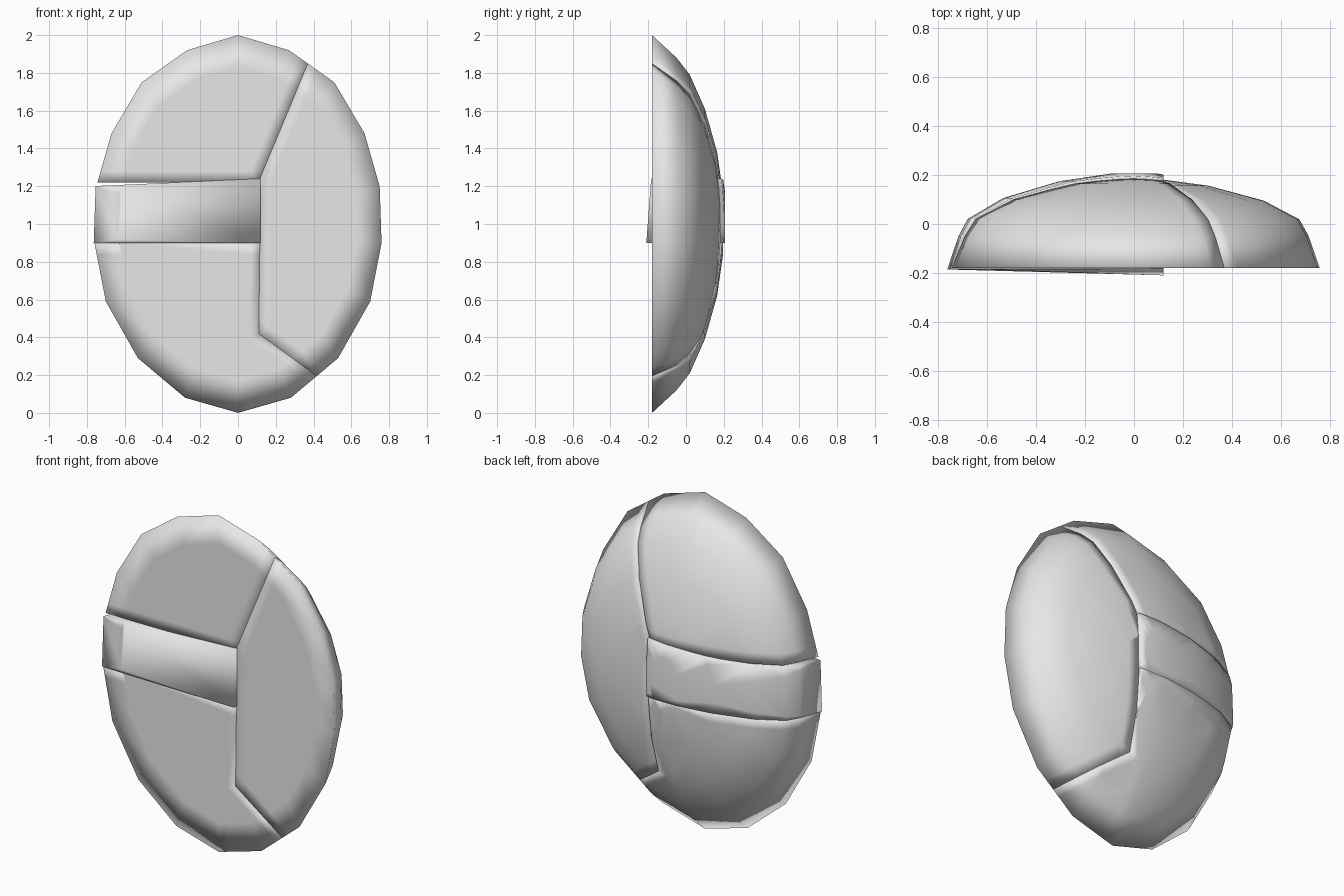
import bpy
import bmesh
from mathutils import Vector

cube = bpy.data.objects.get("Cube")
if cube:
    bpy.data.objects.remove(cube, do_unlink=True)

grey = bpy.data.materials.new("plain_grey")
grey.use_nodes = True
grey.diffuse_color = (0.8, 0.8, 0.8, 1)
grey.node_tree.nodes["Principled BSDF"].inputs["Base Color"].default_value = (0.8, 0.8, 0.8, 1)

# Half outline of the oval (x, z about its middle), top to bottom
HALF = [(0, 1), (0.27, 0.92), (0.51, 0.75), (0.67, 0.48), (0.75, 0.2),
        (0.76, -0.1), (0.70, -0.41), (0.53, -0.71), (0.28, -0.92), (0, -1)]
OUTLINE = HALF + [(-x, z) for x, z in HALF[-2:0:-1]]
# Rings from the flat front over the rim to the back: depth, x scale, z scale
RINGS = [(-0.18, 0.83, 0.83), (-0.18, 1, 1), (-0.05, 0.94, 0.88), (0.02, 0.89, 0.79),
         (0.10, 0.70, 0.61), (0.165, 0.40, 0.38), (0.195, 0.12, 0.17)]
# Seam corners in x, z
SEAM = [(0.37, 1.85), (0.12, 1.25), (0.11, 0.42), (0.41, 0.20)]
BAND_TOP, BAND_BOTTOM = 1.22, 0.90


def dome(depth=1.0, width=1.0):
    """Closed half oval, flat at the front and domed at the back."""
    bm = bmesh.new()
    loops = [[bm.verts.new((x * sx * width, y * (depth if y > 0 else 1), 1 + z * sz))
              for x, z in OUTLINE] for y, sx, sz in RINGS]
    n = len(OUTLINE)
    for a, b in zip(loops, loops[1:]):
        for i in range(n):
            j = (i + 1) % n
            bm.faces.new((a[i], a[j], b[j], b[i]))
    bm.faces.new(loops[0])
    bm.faces.new(loops[-1])
    bmesh.ops.recalc_face_normals(bm, faces=bm.faces)
    return bm


def cut(bm, p, q, keep_left=True, offset=0.0, clear=True):
    """Slice along the line p-q through the depth; optionally drop one side and cap it."""
    a, b = Vector((p[0], 0, p[1])), Vector((q[0], 0, q[1]))
    d = (b - a).normalized()
    inward = Vector((-d.z, 0, d.x)) * (1 if keep_left else -1)
    bmesh.ops.bisect_plane(bm, geom=bm.verts[:] + bm.edges[:] + bm.faces[:], dist=1e-5,
                           plane_co=a + inward * offset, plane_no=-inward, clear_outer=clear)
    if clear:
        edges = [e for e in bm.edges if e.is_boundary]
        bmesh.ops.holes_fill(bm, edges=edges, sides=0)


def trim(bm, p, q, keep_left=True, soft=0.06):
    """Cut a seam and add a support loop beside it, so that its edge looks rounded."""
    cut(bm, p, q, keep_left)
    cut(bm, p, q, keep_left, offset=soft, clear=False)


def make(name, bm):
    bmesh.ops.recalc_face_normals(bm, faces=bm.faces)
    mesh = bpy.data.meshes.new(name)
    bm.to_mesh(mesh)
    bm.free()
    mesh.materials.append(grey)
    mesh.shade_smooth()
    ob = bpy.data.objects.new(name, mesh)
    bpy.context.collection.objects.link(ob)
    return ob


# Left side panel, bounded by the bent seam
bm = dome(depth=0.95)
for p, q in zip(SEAM, SEAM[1:]):
    trim(bm, p, q)
make("left_panel", bm)

# Upper panel
bm = dome()
trim(bm, SEAM[0], SEAM[1], keep_left=False)
trim(bm, (-1, BAND_TOP), (1, BAND_TOP))
make("upper_panel", bm)

# Lower panel, with a hook that passes under the left panel
bm = dome()
trim(bm, (-1, BAND_BOTTOM), (1, BAND_BOTTOM), keep_left=False)
for p, q in zip(SEAM[1:], SEAM[2:]):
    cut(bm, p, q, keep_left=False, offset=0.05, clear=False)
lower = make("lower_panel", bm)

# Prism that removes the left panel's area from the lower panel
bm = bmesh.new()
corners = [(0.12, 1.25), (0.11, 0.42), (0.71, -0.02), (1.5, -0.02), (1.5, 1.25)]
face = bm.faces.new([bm.verts.new((x, -1, z)) for x, z in corners])
side = bmesh.ops.extrude_face_region(bm, geom=[face])["geom"]
bmesh.ops.translate(bm, vec=(0, 2, 0), verts=[v for v in side if isinstance(v, bmesh.types.BMVert)])
cutter = make("seam_cutter", bm)
cutter.hide_render = True

boolean = lower.modifiers.new("seam", 'BOOLEAN')
boolean.operation = 'DIFFERENCE'
boolean.solver = 'EXACT'
boolean.object = cutter
bpy.context.view_layer.update()
evaluated = lower.evaluated_get(bpy.context.evaluated_depsgraph_get())
baked = bpy.data.meshes.new_from_object(evaluated)
lower.modifiers.clear()
lower.data = baked
baked.shade_smooth()
bpy.data.objects.remove(cutter, do_unlink=True)

# Cross band, standing slightly proud of the panels and tilted at the front
bm = dome(depth=1.06, width=1.005)
cut(bm, (-1, BAND_TOP - 0.03), (0.12, BAND_TOP + 0.02), keep_left=False)
cut(bm, (-1, BAND_BOTTOM), (1, BAND_BOTTOM))
cut(bm, (0.12, 0), (0.12, 2))
for v in bm.verts:
    if v.co.y < -0.17:
        along = (v.co.x + 0.76) / 0.88
        down = (BAND_TOP - v.co.z) / (BAND_TOP - BAND_BOTTOM)
        v.co.y -= 0.006 + 0.024 * along * down
make("cross_band", bm)
